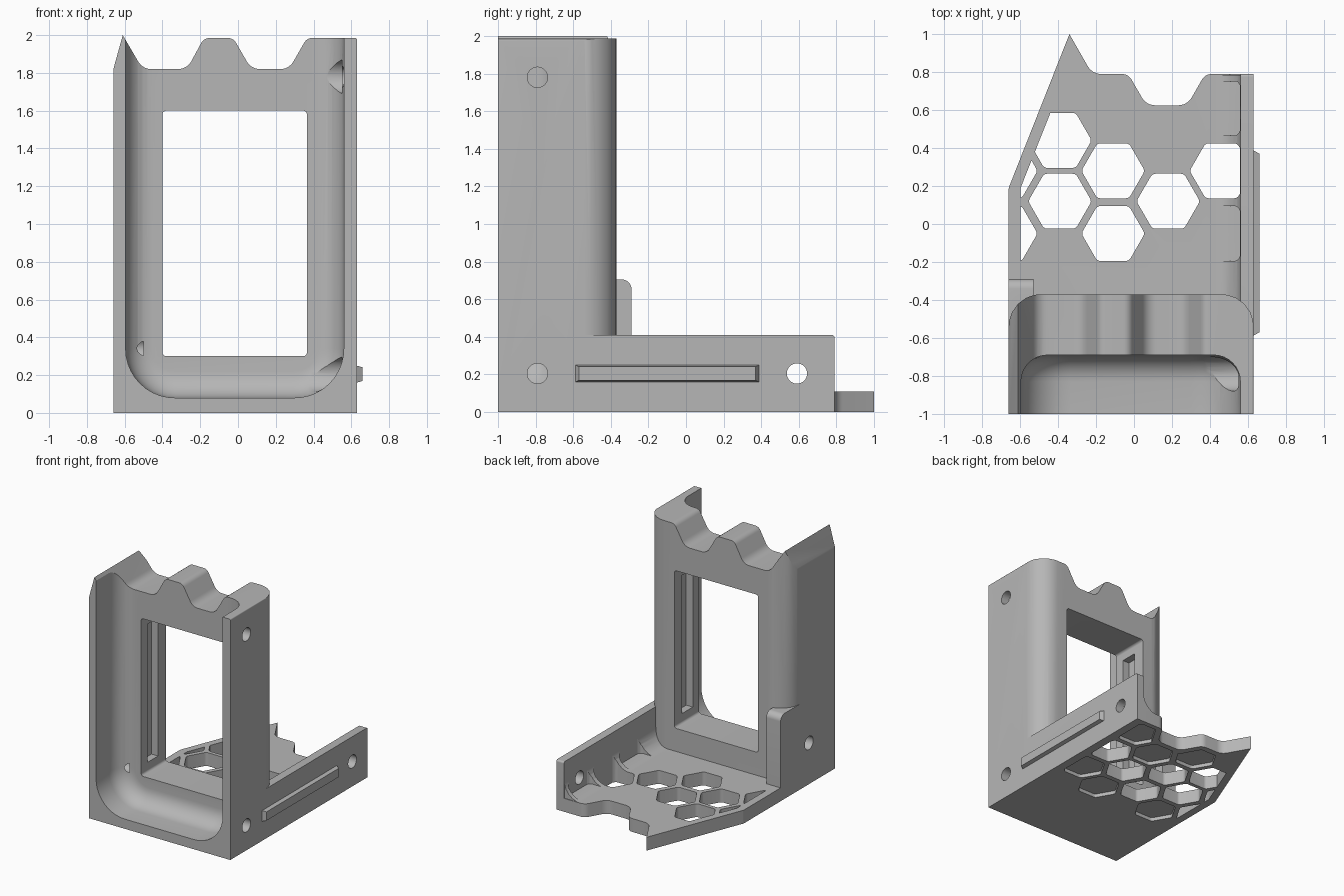
import bpy, bmesh, math
from mathutils import Vector

if "Cube" in bpy.data.objects:
    bpy.data.objects.remove(bpy.data.objects["Cube"], do_unlink=True)

grey = bpy.data.materials.new("plain grey")
grey.use_nodes = True
tone = (0.47, 0.47, 0.47, 1)
grey.diffuse_color = tone
grey.node_tree.nodes["Principled BSDF"].inputs["Base Color"].default_value = tone


def make(name, bm):
    bmesh.ops.recalc_face_normals(bm, faces=bm.faces)
    mesh = bpy.data.meshes.new(name)
    bm.to_mesh(mesh)
    bm.free()
    mesh.materials.append(grey)
    ob = bpy.data.objects.new(name, mesh)
    bpy.context.collection.objects.link(ob)
    return ob


def rounded(points, steps=6):
    """Round each corner (u, v, radius) of an outline with an arc."""
    out = []
    n = len(points)
    for i, p in enumerate(points):
        c = Vector(p[:2])
        r = p[2] if len(p) > 2 else 0
        if r == 0:
            out.append(c)
            continue
        a = (Vector(points[i - 1][:2]) - c).normalized()
        b = (Vector(points[(i + 1) % n][:2]) - c).normalized()
        half = a.angle(b) / 2
        centre = c + (a + b).normalized() * r / math.sin(half)
        s = c + a * r / math.tan(half) - centre
        e = c + b * r / math.tan(half) - centre
        for k in range(steps + 1):
            t = k / steps
            out.append(centre + (s * (1 - t) + e * t).normalized() * r)
    return out


def prism(name, points, axis, lo, hi):
    """Extrude an outline along an axis."""
    place = {"x": lambda u, v, t: (t, u, v),
             "y": lambda u, v, t: (u, t, v),
             "z": lambda u, v, t: (u, v, t)}[axis]
    bm = bmesh.new()
    rings = [[bm.verts.new(place(p[0], p[1], t)) for p in rounded(points)] for t in (lo, hi)]
    n = len(rings[0])
    for ring in rings:
        bm.faces.new(ring)
    for i in range(n):
        j = (i + 1) % n
        bm.faces.new((rings[0][i], rings[0][j], rings[1][j], rings[1][i]))
    return make(name, bm)


def rect(u0, u1, v0, v1, r=0):
    return [(u0, v0, r), (u1, v0, r), (u1, v1, r), (u0, v1, r)]


def circle(u, v, r, n=32):
    return [(u + r * math.cos(k * math.tau / n), v + r * math.sin(k * math.tau / n))
            for k in range(n)]


def hexagon(u, v):
    return [(x, y, 0.03) for x, y in circle(u, v, 0.167, 6)]


def combine(ob, tool, operation):
    mod = ob.modifiers.new("combine", "BOOLEAN")
    mod.operation = operation
    mod.solver = "EXACT"
    mod.object = tool
    bpy.context.view_layer.objects.active = ob
    bpy.ops.object.modifier_apply(modifier=mod.name)
    bpy.data.objects.remove(tool, do_unlink=True)


# Upright housing: wavy top outline, rounded rear corners
body = prism("bracket_body", [
    (-0.66, 0), (-0.66, 1.82, 0.1), (-0.61, 2.0), (-0.505, 1.82, 0.08),
    (-0.27, 1.82, 0.08), (-0.18, 1.985, 0.05), (-0.025, 1.985, 0.05),
    (0.07, 1.82, 0.08), (0.27, 1.82, 0.08), (0.365, 1.985, 0.05),
    (0.63, 1.985, 0.01), (0.63, 0)], "y", -1, -0.37)
combine(body, prism("plan", [(-0.66, -1.1), (0.63, -1.1), (0.63, -0.37, 0.17),
                             (-0.66, -0.37, 0.17)], "z", -0.1, 2.2), "INTERSECT")

# Front cavity with a filleted floor and back
bm = bmesh.new()
bmesh.ops.create_cube(bm, size=1)
for v in bm.verts:
    v.co = ((v.co.x + 0.5) * 1.155 - 0.595, (v.co.y + 0.5) * 0.61 - 1.3, (v.co.z + 0.5) * 2.42 + 0.08)
low = [e for e in bm.edges if all(v.co.z < 0.1 for v in e.verts)
       and abs(e.verts[0].co.x - e.verts[1].co.x) < 0.01]
bmesh.ops.bevel(bm, geom=low, offset=0.26, segments=10, profile=0.5, affect="EDGES")
back = [e for e in bm.edges if all(v.co.y > -0.7 for v in e.verts)
        and not all(v.co.z > 2.4 for v in e.verts)]
bmesh.ops.bevel(bm, geom=back, offset=0.14, segments=8, profile=0.5, affect="EDGES")
combine(body, make("cavity", bm), "DIFFERENCE")

# Base plate with its pointed, notched rear edge
combine(body, prism("base", [
    (-0.66, -0.65), (-0.66, 0.19, 0.05), (-0.34, 1.0), (-0.22, 0.79, 0.08),
    (-0.03, 0.79, 0.06), (0.065, 0.625, 0.08), (0.28, 0.625, 0.08),
    (0.375, 0.79, 0.06), (0.63, 0.79), (0.63, -0.65)], "z", 0, 0.11), "UNION")

# Low side wall, the fillet at its foot, and the corner tab
combine(body, prism("side_wall", [(-0.6, 0), (0.79, 0), (0.79, 0.41, 0.015), (-0.6, 0.41)],
                    "x", 0.56, 0.63), "UNION")
combine(body, prism("wall_fillet", [(0.57, 0.05), (0.57, 0.25), (0.56, 0.25),
                                    (0.56, 0.109, 0.14), (0.41, 0.109), (0.41, 0.05)],
                    "y", -0.45, 0.785), "UNION")
combine(body, prism("corner_tab", [(-0.6, 0), (-0.29, 0), (-0.29, 0.705, 0.05), (-0.6, 0.705)],
                    "x", -0.66, -0.53), "UNION")

# Window and the slots in its two side faces
combine(body, prism("window", rect(-0.4, 0.365, 0.3, 1.6, 0.02), "y", -0.95, -0.2), "DIFFERENCE")
combine(body, prism("slots", rect(-0.61, -0.47, 0.38, 1.52), "x", -0.46, 0.425), "DIFFERENCE")

# Honeycomb: openings, shallow underside pockets, notches in the fillet
opened = [(-0.11, 0.28), (-0.11, -0.05), (0.18, 0.12), (-0.39, 0.12), (-0.39, 0.44),
          (0.46, 0.28), (-0.675, -0.05), (-0.675, 0.28)]
closed = [(0.18, 0.44), (-0.11, 0.61), (0.46, 0.61), (0.46, -0.05), (0.18, -0.21), (-0.39, -0.21)]
notched = [(0.46, 0.61), (0.46, -0.05)]
border = [(-0.597, -0.36), (0.559, -0.36), (0.559, 0.75), (0.41, 0.75), (0.31, 0.58),
          (0.03, 0.58), (-0.06, 0.74), (-0.25, 0.74), (-0.335, 0.85), (-0.597, 0.19)]
for cells, lo, hi in ((opened, -0.1, 0.45), (closed, -0.1, 0.03), (notched, 0.112, 0.45)):
    for u, v in cells:
        cell = prism("cell", hexagon(u, v), "z", lo, hi)
        combine(cell, prism("border", border, "z", -0.2, 0.5), "INTERSECT")
        combine(body, cell, "DIFFERENCE")

# Screw holes with inner spot faces
for y, z, inner in ((-0.79, 1.78, 0.4), (-0.79, 0.205, 0.32), (0.59, 0.205, 0.5)):
    combine(body, prism("spot_face", circle(y, z, 0.09), "x", inner, 0.55), "DIFFERENCE")
    combine(body, prism("screw_hole", circle(y, z, 0.054), "x", 0.5, 0.7), "DIFFERENCE")
combine(body, prism("far_hole", circle(-0.66, 0.34, 0.055), "x", -0.7, -0.5), "DIFFERENCE")

# Guide rail on the outside of the wall, with sloped edges
bm = bmesh.new()
bmesh.ops.create_cube(bm, size=1)
for v in bm.verts:
    inset = 0.02 if v.co.x > 0 else 0
    v.co = (0.66 if v.co.x > 0 else 0.625,
            -0.1 + math.copysign(0.49 - inset, v.co.y),
            0.205 + math.copysign(0.046 - inset / 2, v.co.z))
rail = make("guide_rail", bm)

# Smooth curved areas, keep crisp edges
bpy.ops.object.select_all(action="DESELECT")
body.select_set(True)
bpy.context.view_layer.objects.active = body
bpy.ops.object.shade_smooth_by_angle(angle=math.radians(28))
